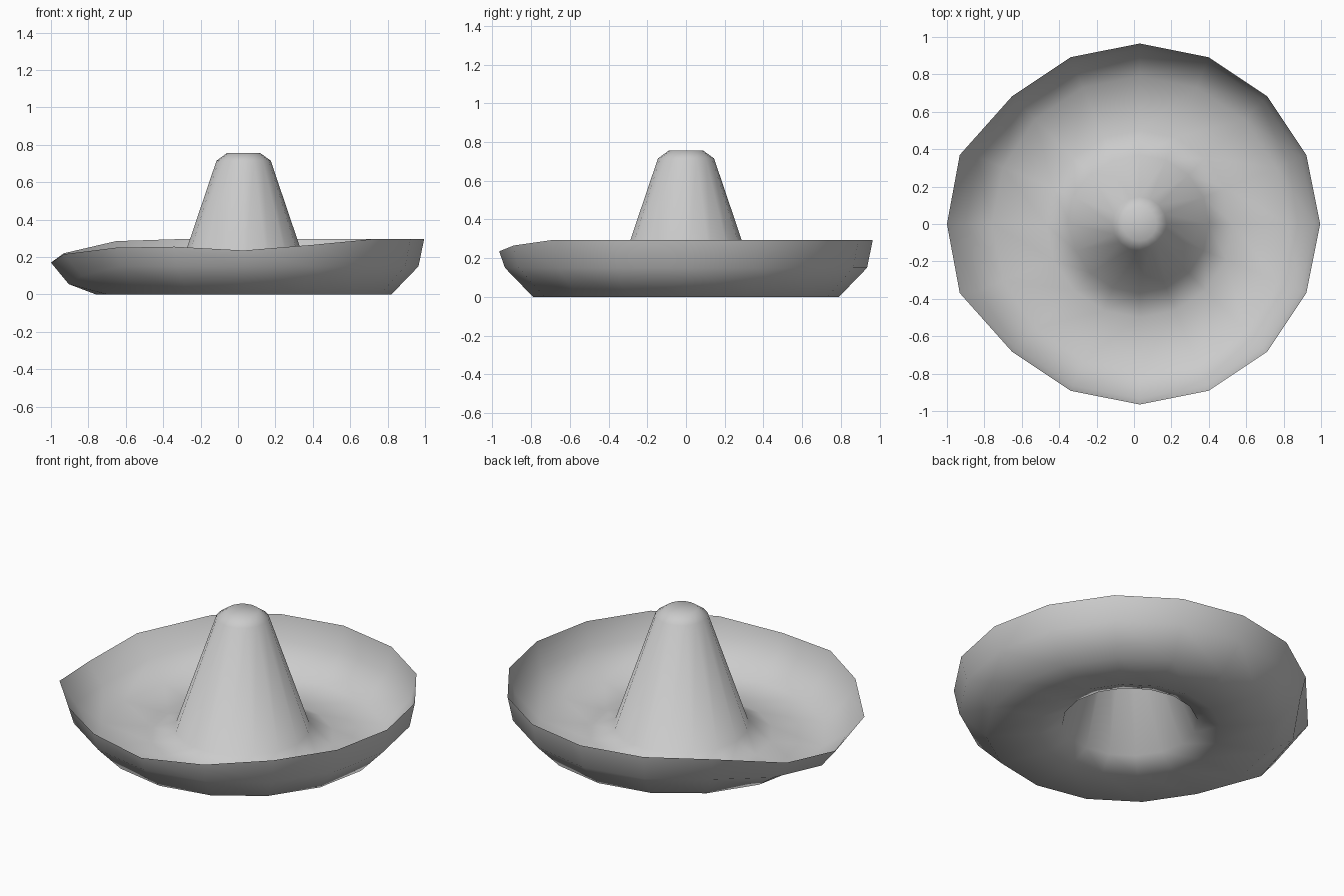
import bpy, bmesh, math

if "Cube" in bpy.data.objects:
    bpy.data.objects.remove(bpy.data.objects["Cube"])

SIDES = 16
CX = 0.03          # hat axis; the left brim is pulled outwards

# (radius, height) from brim edge inwards and up the crown
PROFILE = [(0.965, 0.295), (0.935, 0.15), (0.79, 0.0), (0.50, 0.0),
           (0.37, 0.05), (0.145, 0.715), (0.09, 0.755)]

# irregular brim: side index -> height (index 0 = +x, 4 = back, 8 = left, 12 = front)
RIM_Z = {6: 0.285, 7: 0.22, 8: 0.17, 9: 0.215, 10: 0.25,
         11: 0.255, 12: 0.235, 13: 0.265}
WALL_Z = {7: 0.10, 8: 0.055, 9: 0.10}
RIM_PULL = {7: -0.07, 8: -0.065, 9: -0.07}

bm = bmesh.new()
rings = []
for level, (r, z) in enumerate(PROFILE):
    ring = []
    for i in range(SIDES):
        a = 2 * math.pi * i / SIDES
        x, y, h = CX + r * math.cos(a), r * math.sin(a), z
        if level == 0:
            x += RIM_PULL.get(i, 0)
            h = RIM_Z.get(i, z)
        elif level == 1:
            h = WALL_Z.get(i, z)
        ring.append(bm.verts.new((x, y, h)))
    rings.append(ring)

# brim and crown surface
for outer, inner in zip(rings, rings[1:]):
    for i in range(SIDES):
        j = (i + 1) % SIDES
        bm.faces.new((outer[i], outer[j], inner[j], inner[i]))
# crown top
top = bm.verts.new((CX, 0, 0.755))
for i in range(SIDES):
    bm.faces.new((rings[-1][i], rings[-1][(i + 1) % SIDES], top))

for f in bm.faces:
    f.smooth = True
mesh = bpy.data.meshes.new("wide_brim_hat")
bm.to_mesh(mesh)
bm.free()
hat = bpy.data.objects.new("wide_brim_hat", mesh)
bpy.context.collection.objects.link(hat)
